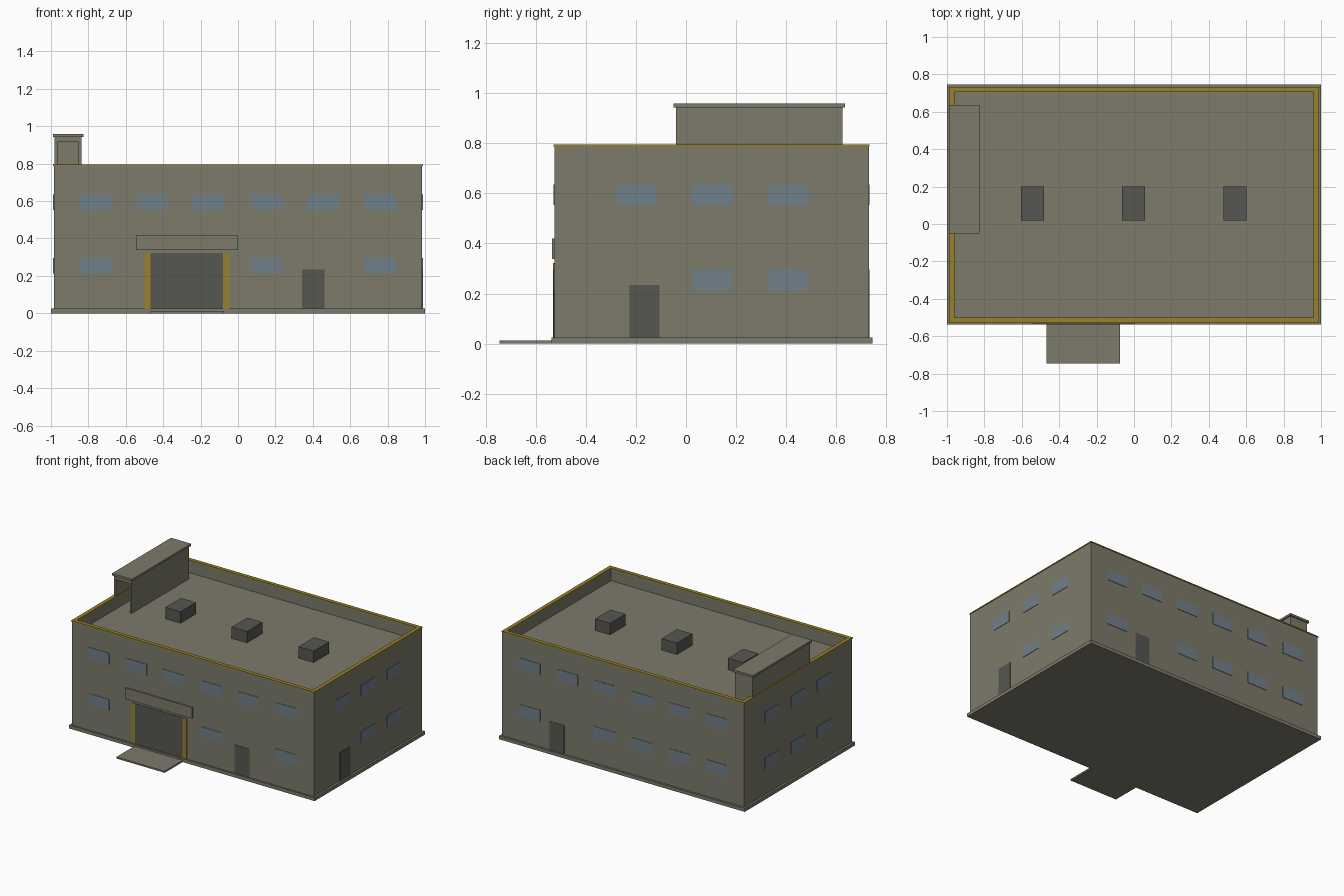
import bpy
import bmesh

if "Cube" in bpy.data.objects:
    bpy.data.objects.remove(bpy.data.objects["Cube"], do_unlink=True)


def material(name, rgb):
    m = bpy.data.materials.new(name)
    m.use_nodes = True
    color = (*rgb, 1.0)
    m.diffuse_color = color
    bsdf = next(n for n in m.node_tree.nodes if n.type == "BSDF_PRINCIPLED")
    bsdf.inputs["Base Color"].default_value = color
    bsdf.inputs["Roughness"].default_value = 0.9
    return m


CONCRETE = material("warm grey concrete", (0.205, 0.195, 0.145))
GOLD = material("mustard trim", (0.31, 0.22, 0.025))
DARK = material("dark grey metal", (0.093, 0.093, 0.085))
GLASS = material("dull blue glass", (0.165, 0.215, 0.25))


def finish(name, bm, mat):
    bmesh.ops.recalc_face_normals(bm, faces=bm.faces)
    mesh = bpy.data.meshes.new(name)
    bm.to_mesh(mesh)
    bm.free()
    mesh.materials.append(mat)
    obj = bpy.data.objects.new(name, mesh)
    bpy.context.collection.objects.link(obj)
    return obj


def box(name, mat, xs, ys, zs):
    """Box from its extents along each axis."""
    bm = bmesh.new()
    bmesh.ops.create_cube(bm, size=1)
    for v in bm.verts:
        v.co = [r[0] if c < 0 else r[1] for c, r in zip(v.co, (xs, ys, zs))]
    return finish(name, bm, mat)


def ring(name, mat, xs, ys, zs, width):
    """Rectangular frame with the given wall width."""
    bm = bmesh.new()

    def loop(inset, z):
        x0, x1, y0, y1 = xs[0] + inset, xs[1] - inset, ys[0] + inset, ys[1] - inset
        return [bm.verts.new((x, y, z)) for x, y in ((x0, y0), (x1, y0), (x1, y1), (x0, y1))]

    loops = [loop(0, zs[0]), loop(0, zs[1]), loop(width, zs[1]), loop(width, zs[0])]
    for k in range(4):
        a, b = loops[k], loops[(k + 1) % 4]
        for i in range(4):
            j = (i + 1) % 4
            bm.faces.new((a[i], a[j], b[j], b[i]))
    return finish(name, bm, mat)


# Main building
WX, Y0, Y1 = 0.985, -0.525, 0.73
ROOF, TOP, FLOOR = 0.70, 0.787, 0.025
box("plinth", CONCRETE, (-1, 1), (-0.537, 0.745), (0, FLOOR))
box("main_block", CONCRETE, (-WX, WX), (Y0, Y1), (FLOOR, ROOF))
ring("parapet", CONCRETE, (-WX, WX), (Y0, Y1), (ROOF, TOP), 0.022)
ring("parapet_trim", GOLD, (-0.988, 0.988), (-0.528, 0.733), (TOP, 0.795), 0.028)


def plate(name, mat, side, center, width, zs, depth=0.003):
    """Thin plate fixed to one wall of the building."""
    along = (center - width / 2, center + width / 2)
    if side == "front":
        box(name, mat, along, (Y0 - depth, Y0), zs)
    elif side == "back":
        box(name, mat, along, (Y1, Y1 + depth), zs)
    elif side == "left":
        box(name, mat, (WX, WX + depth), along, zs)
    else:
        box(name, mat, (-WX - depth, -WX), along, zs)


# Windows: columns shared by opposite walls, ground floor skips some
LOW, HIGH = (0.213, 0.295), (0.553, 0.635)
long_columns = [-0.765 + 0.305 * i for i in range(6)]
short_columns = [-0.2 + 0.305 * i for i in range(3)]
layout = {
    "front": (long_columns, 0.17, (0, 3, 5)),
    "back": (long_columns, 0.17, (0, 1, 2, 3, 5)),
    "left": (short_columns, 0.163, (1, 2)),
    "right": (short_columns, 0.163, (0, 1, 2)),
}
for side, (columns, width, ground) in layout.items():
    for i, c in enumerate(columns):
        plate(f"{side}_upper_window_{i + 1}", GLASS, side, c, width, HIGH)
        if i in ground:
            plate(f"{side}_lower_window_{i + 1}", GLASS, side, c, width, LOW)

# Doors
for side, c in (("front", 0.402), ("back", 0.54), ("left", -0.165)):
    plate(f"{side}_door", DARK, side, c, 0.12, (FLOOR, 0.235))

# Loading bay
BAY = -0.273
plate("loading_door", DARK, "front", BAY, 0.39, (FLOOR, 0.322))
for name, s in (("right", -1), ("left", 1)):
    plate(f"loading_{name}_post", GOLD, "front", BAY + s * 0.21, 0.032, (FLOOR, 0.322), 0.005)
plate("loading_header", CONCRETE, "front", BAY, 0.545, (0.338, 0.42), 0.009)
box("loading_ramp", CONCRETE, (-0.468, -0.075), (-0.745, -0.53), (0, 0.012))

# Rooftop vents
for i, x in enumerate((-0.543, -0.003, 0.54)):
    box(f"roof_vent_{i + 1}", DARK, (x - 0.062, x + 0.062), (0.02, 0.2), (ROOF, 0.784))

# Rooftop stair housing, open at the front
box("stair_right_wall", CONCRETE, (-0.98, -0.965), (-0.04, 0.625), (ROOF, 0.942))
box("stair_left_wall", CONCRETE, (-0.852, -0.837), (-0.04, 0.625), (ROOF, 0.942))
box("stair_back_wall", CONCRETE, (-0.965, -0.852), (0.61, 0.625), (ROOF, 0.942))
box("stair_lintel", CONCRETE, (-0.965, -0.852), (-0.04, -0.025), (0.915, 0.942))
box("stair_roof", CONCRETE, (-0.99, -0.827), (-0.05, 0.635), (0.942, 0.958))
